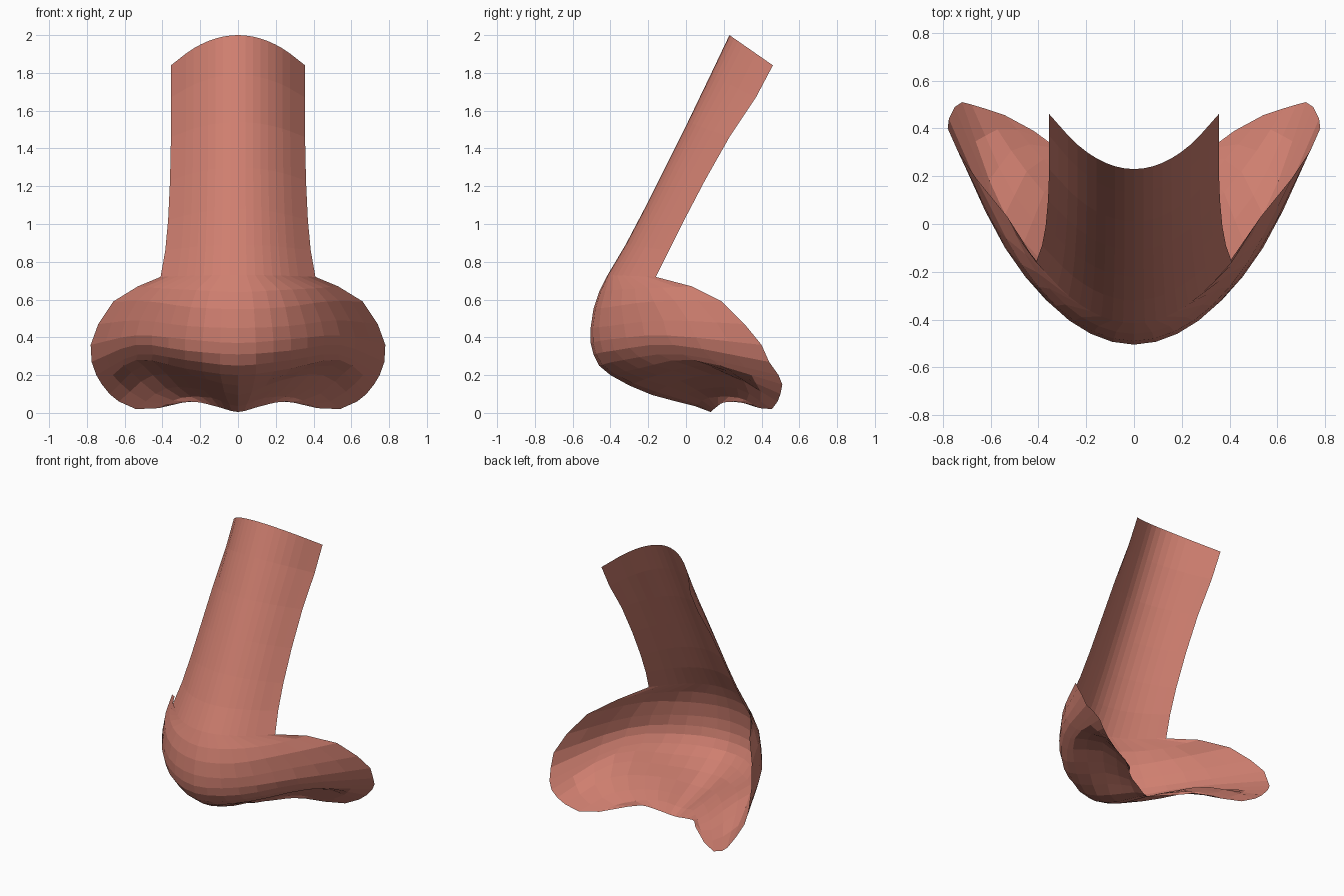
import bpy
from mathutils import Vector

skin = bpy.data.materials.new("skin pink")
skin.diffuse_color = (0.62, 0.21, 0.16, 1)

# Bridge rows, top to bottom: centre (y, z), side edge (x, y, z)
BRIDGE = [
    (.23, 2.0, .355, .46, 1.84),
    (.13, 1.79, .355, .37, 1.67),
    (.01, 1.54, .355, .23, 1.46),
    (-.11, 1.30, .36, .10, 1.23),
    (-.22, 1.08, .37, -.01, 1.02),
    (-.32, .89, .385, -.09, .86),
    (-.415, .73, .41, -.16, .72),
]
# Tip and wing rows: centre (y, z), two points on the way, open back edge
TIP = [
    (-.46, .64, .22, -.39, .65, .41, -.20, .66, .53, .03, .67),
    (-.49, .55, .25, -.405, .56, .47, -.17, .59, .66, .19, .59),
    (-.505, .45, .27, -.405, .46, .52, -.12, .49, .74, .31, .47),
    (-.505, .37, .28, -.395, .39, .54, -.10, .41, .78, .40, .36),
    (-.49, .31, .28, -.38, .33, .54, -.07, .36, .775, .44, .27),
    (-.46, .25, .28, -.33, .28, .53, -.02, .31, .75, .49, .20),
]
# Underside rows with the nostril dents, ending at the septum
UNDER = [
    (-.40, .20, .28, -.25, .235, .54, .04, .28, .72, .51, .15),
    (-.30, .145, .25, -.15, .20, .50, .12, .25, .68, .50, .10),
    (-.18, .095, .22, -.03, .17, .45, .22, .20, .63, .485, .06),
    (-.05, .06, .18, .06, .12, .38, .27, .13, .54, .455, .02),
    (.05, .035, .14, .12, .08, .30, .28, .08, .42, .39, .025),
    (.13, .005, .10, .16, .03, .20, .20, .055, .27, .28, .06),
]
SEG = 3  # facets per control span


def bridge_points(r):
    c, e = Vector((0, r[0], r[1])), Vector(r[2:])
    pts = []
    for t in (0, 1 / 3, 2 / 3, 1):
        p = c.lerp(e, t * t)
        p.x = e.x * t
        pts.append(p)
    return pts


def lower_points(r):
    return [Vector((0, r[0], r[1])), Vector(r[2:5]), Vector(r[5:8]), Vector(r[8:11])]


def half_curve(p):
    """Catmull-Rom curve from the mirror plane out to the edge."""
    mirror = Vector((-p[1].x, p[1].y, p[1].z))
    q = [mirror] + p + [p[3] * 2 - p[2]]
    out = []
    for k in range(3):
        a, b, c, d = q[k:k + 4]
        for s in range(SEG):
            t = s / SEG
            out.append(.5 * (2 * b + (c - a) * t + (2 * a - 5 * b + 4 * c - d) * t * t
                             + (3 * b - a - 3 * c + d) * t ** 3))
    return out + [p[3]]


# Full rows, mirrored about the centre line
rows = []
for pts in [bridge_points(r) for r in BRIDGE] + [lower_points(r) for r in TIP + UNDER]:
    half = half_curve(pts)
    rows.append([Vector((-v.x, v.y, v.z)) for v in half[:0:-1]] + half)

# Open nose shell
n = len(rows[0])
verts = [v for row in rows for v in row]
faces = [(j * n + i, (j + 1) * n + i, (j + 1) * n + i + 1, j * n + i + 1)
         for j in range(len(rows) - 1) for i in range(n - 1)]
mesh = bpy.data.meshes.new("nose_shell")
mesh.from_pydata(verts, [], faces)
mesh.materials.append(skin)
mesh.update()
nose = bpy.data.objects.new("nose_shell", mesh)
bpy.context.collection.objects.link(nose)
